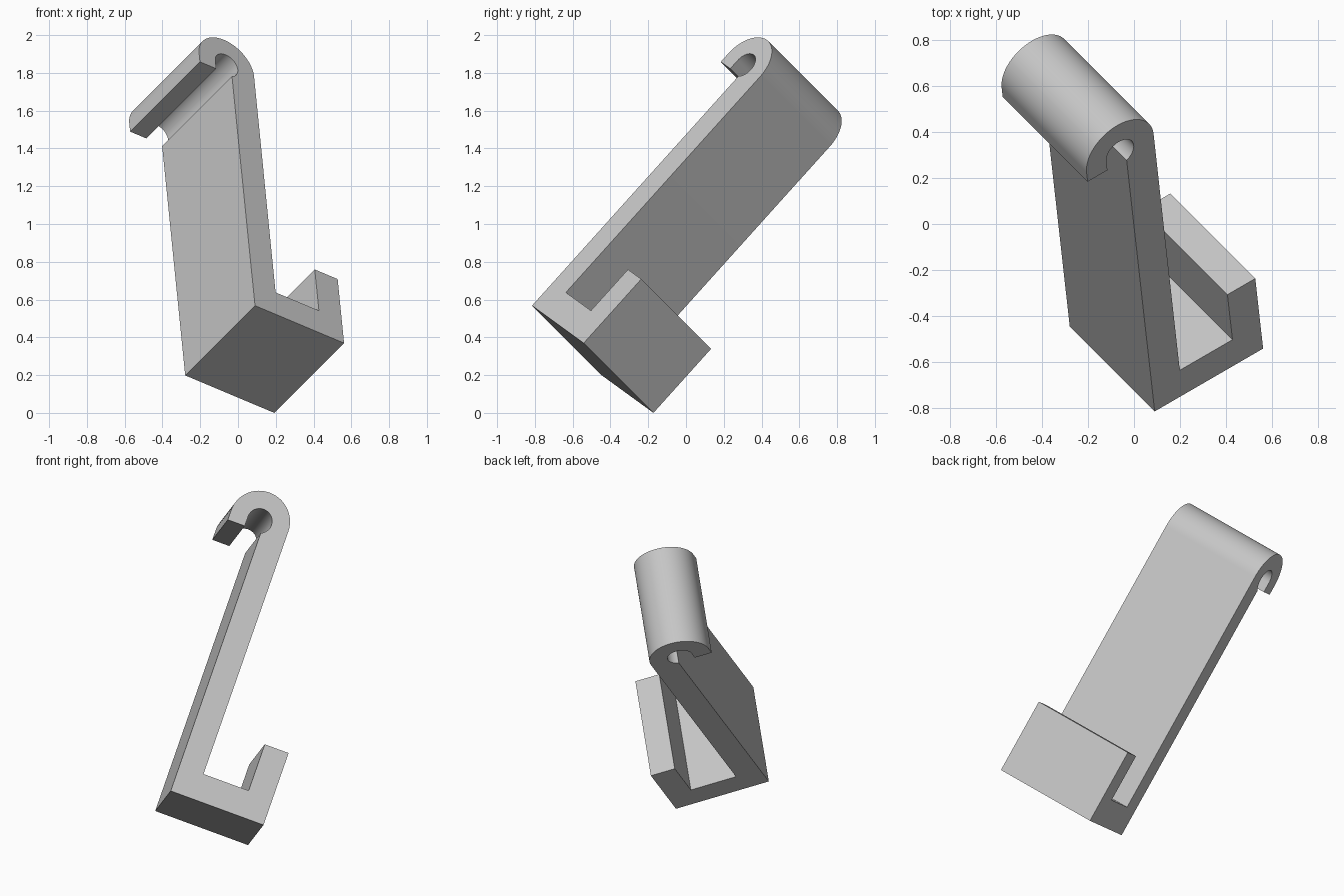
import bpy
import bmesh
from math import sin, cos, acos, degrees, radians
from mathutils import Matrix, Vector

default = bpy.data.objects.get("Cube")
if default:
    bpy.data.objects.remove(default, do_unlink=True)

# Single grey plastic
grey = bpy.data.materials.new("light grey")
grey.use_nodes = True
colour = (0.56, 0.56, 0.56, 1)
grey.diffuse_color = colour
grey.node_tree.nodes["Principled BSDF"].inputs["Base Color"].default_value = colour

# Profile sizes
width = 0.64            # extrusion depth
foot = 0.58             # overall foot length
wall = 0.149            # arm and toe thickness
floor = 0.163           # foot thickness
toe = 0.457             # toe height
centre = Vector((-0.029, 1.705))
outer, inner = 0.179, 0.073
lip = 1.645             # height of the open lip


def arc(radius, start, end, steps=40):
    """Points around the eye of the hook, angles in degrees."""
    angles = [radians(start + (end - start) * i / steps) for i in range(steps + 1)]
    return [centre + radius * Vector((cos(a), sin(a))) for a in angles]


# Foot with upturned toe, then the arm, then the curled top hook
profile = [(0, 0), (foot, 0), (foot, toe), (foot - wall, toe),
           (foot - wall, floor), (wall, floor)]
profile += arc(outer, 0, 180)
profile += [(centre.x - outer, lip), (centre.x - inner, lip)]
profile += arc(inner, 180, -degrees(acos(-centre.x / inner)))

# Tilted frame: along the foot, along the arm, across the width
across = Vector((1, -1, 1)).normalized()
along_foot = Vector((0.81, 0.474, -0.345))
along_foot = (along_foot - across * along_foot.dot(across)).normalized()
along_arm = across.cross(along_foot)
frame = Matrix((along_foot, along_arm, across)).transposed()
corner = Vector((0.09, -0.815, 0.575))

# Extrude the profile across the width
bm = bmesh.new()
face = bm.faces.new([bm.verts.new(corner + frame @ Vector((p[0], p[1], 0)))
                     for p in profile])
result = bmesh.ops.extrude_face_region(bm, geom=[face], use_keep_orig=True)
moved = [g for g in result["geom"] if isinstance(g, bmesh.types.BMVert)]
bmesh.ops.translate(bm, verts=moved, vec=-across * width)
bmesh.ops.recalc_face_normals(bm, faces=bm.faces[:])

# Rest on the ground
lowest = min(v.co.z for v in bm.verts)
bmesh.ops.translate(bm, verts=bm.verts[:], vec=(0, 0, -lowest))

mesh = bpy.data.meshes.new("hook_clip")
bm.to_mesh(mesh)
bm.free()
mesh.materials.append(grey)
clip = bpy.data.objects.new("hook_clip", mesh)
bpy.context.collection.objects.link(clip)

# Smooth curl with crisp corners
bpy.ops.object.select_all(action='DESELECT')
clip.select_set(True)
bpy.context.view_layer.objects.active = clip
bpy.ops.object.shade_smooth_by_angle(angle=radians(30))
